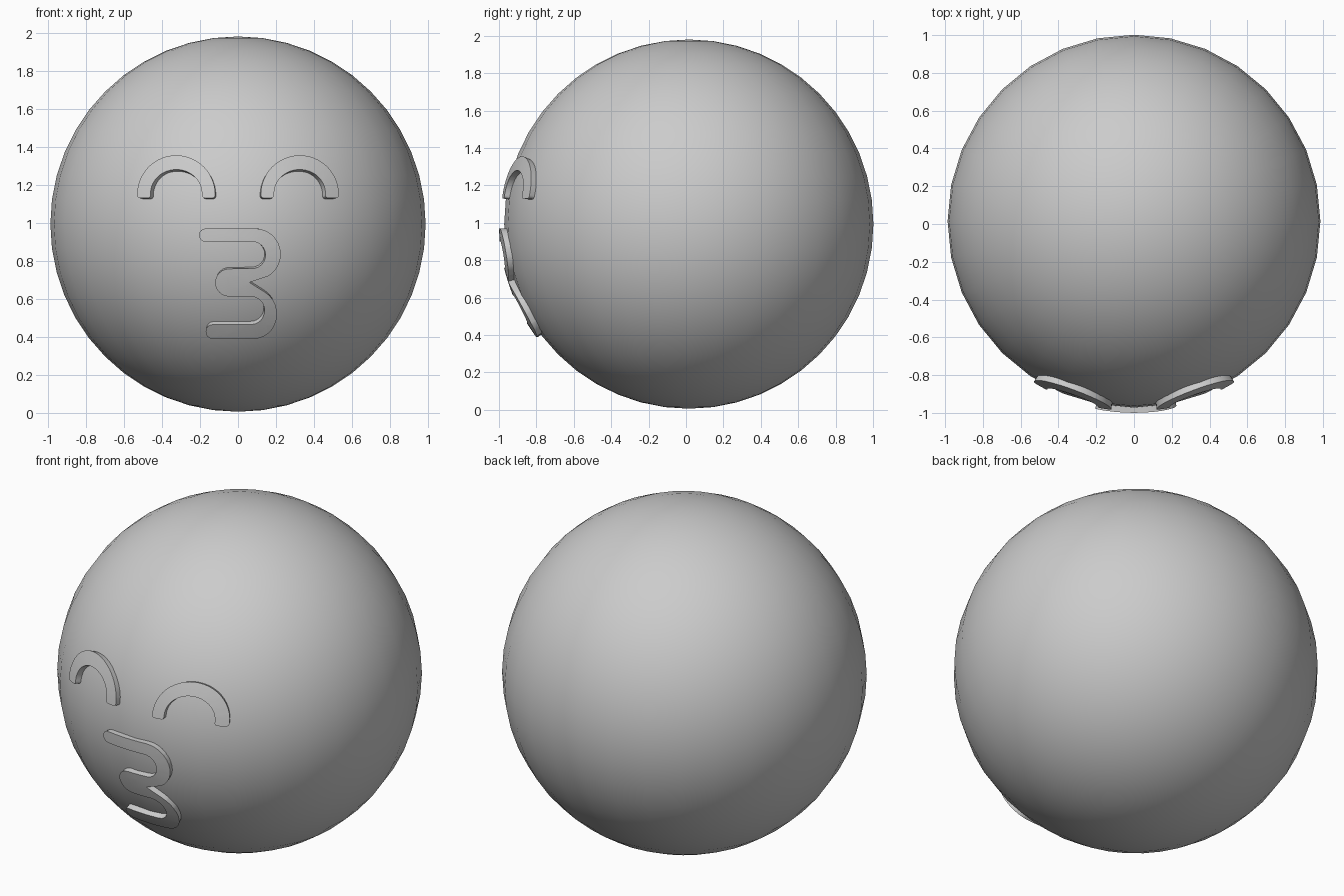
import bpy, bmesh, math
from mathutils import Vector

if "Cube" in bpy.data.objects:
    bpy.data.objects.remove(bpy.data.objects["Cube"], do_unlink=True)

RADIUS = 0.987
CENTRE = Vector((0, 0.015, 0.993))
TOP, RIM, ROOT = 0.028, 0.018, -0.03   # plate heights relative to the ball

grey = bpy.data.materials.new("soft grey")
grey.use_nodes = True
grey.diffuse_color = (0.6, 0.6, 0.6, 1)
grey.node_tree.nodes["Principled BSDF"].inputs["Base Color"].default_value = (0.6, 0.6, 0.6, 1)


def finish(obj, angle):
    obj.data.materials.append(grey)
    bpy.ops.object.select_all(action='DESELECT')
    obj.select_set(True)
    bpy.context.view_layer.objects.active = obj
    bpy.ops.object.shade_smooth_by_angle(angle=math.radians(angle))


def arc(cx, cz, rx, rz, start, end, steps=12):
    """Points along an elliptical arc, angles in degrees."""
    angles = [math.radians(start + (end - start) * i / steps) for i in range(steps + 1)]
    return [(cx + rx * math.cos(a), cz + rz * math.sin(a)) for a in angles]


def wrapped_plate(name, outline):
    """Raised plate with a bevelled rim, wrapped onto the front of the ball."""
    bm = bmesh.new()
    face = bm.faces.new([bm.verts.new((x, -RIM, z)) for x, z in outline])
    face.normal_update()
    if face.normal.y > 0:
        face.normal_flip()
    bmesh.ops.inset_region(bm, faces=[face], thickness=0.01, use_even_offset=True)
    for v in face.verts:
        v.co.y = -TOP
    # cut finely so the plate can follow the curve
    bmesh.ops.triangulate(bm, faces=bm.faces[:])
    for axis in (Vector((1, 0, 0)), Vector((0, 0, 1))):
        for i in range(-10, 28):
            bmesh.ops.bisect_plane(bm, geom=bm.verts[:] + bm.edges[:] + bm.faces[:],
                                   plane_co=axis * (0.0513 * i), plane_no=axis)
    # side walls
    rim = [e for e in bm.edges if e.is_boundary]
    walls = bmesh.ops.extrude_edge_only(bm, edges=rim)["geom"]
    for v in walls:
        if isinstance(v, bmesh.types.BMVert):
            v.co.y = -ROOT
    # wrap
    for v in bm.verts:
        x, z = v.co.x, v.co.z - CENTRE.z
        reach = RADIUS + TOP
        y = -math.sqrt(reach ** 2 - x * x - z * z)
        v.co = CENTRE + Vector((x, y, z)) * ((RADIUS - v.co.y) / reach)
    # keep the front faces pointing out of the ball
    bmesh.ops.recalc_face_normals(bm, faces=bm.faces[:])
    front = min(bm.faces, key=lambda f: f.calc_center_median().y)
    if front.normal.y > 0:
        bmesh.ops.reverse_faces(bm, faces=bm.faces[:])
    mesh = bpy.data.meshes.new(name)
    bm.to_mesh(mesh)
    bm.free()
    obj = bpy.data.objects.new(name, mesh)
    bpy.context.collection.objects.link(obj)
    finish(obj, 30)


# Head
bpy.ops.mesh.primitive_uv_sphere_add(segments=32, ring_count=24, radius=RADIUS, location=CENTRE)
head = bpy.context.object
head.name = "head"
finish(head, 60)

# Smiling closed eyes: arches with softly rounded feet
arch = (arc(0.325, 1.15, 0.205, 0.205, 0, 180, 24)
        + arc(0.135, 1.145, 0.015, 0.015, 180, 270, 4)
        + arc(0.175, 1.145, 0.015, 0.015, 270, 360, 4)
        + arc(0.325, 1.155, 0.135, 0.125, 180, 0, 24)
        + arc(0.475, 1.145, 0.015, 0.015, 180, 270, 4)
        + arc(0.515, 1.145, 0.015, 0.015, 270, 350, 4))
for side, name in ((1, "left_eye"), (-1, "right_eye")):
    wrapped_plate(name, [(side * x, z) for x, z in arch])

# Puckered mouth: two lobes joined by a thick middle bar
mouth = (arc(-0.17, 0.935, 0.035, 0.035, 270, 90, 8)
         + arc(0.09, 0.835, 0.135, 0.135, 90, -60)
         + [(0.06, 0.686)]
         + arc(0.085, 0.52, 0.12, 0.13, 60, -90)
         + arc(-0.135, 0.427, 0.035, 0.037, 270, 90, 8)
         + arc(0.07, 0.538, 0.07, 0.073, -90, 90)
         + arc(-0.045, 0.685, 0.075, 0.073, 270, 90)
         + arc(0.075, 0.83, 0.07, 0.071, -90, 90))
wrapped_plate("mouth", mouth)
